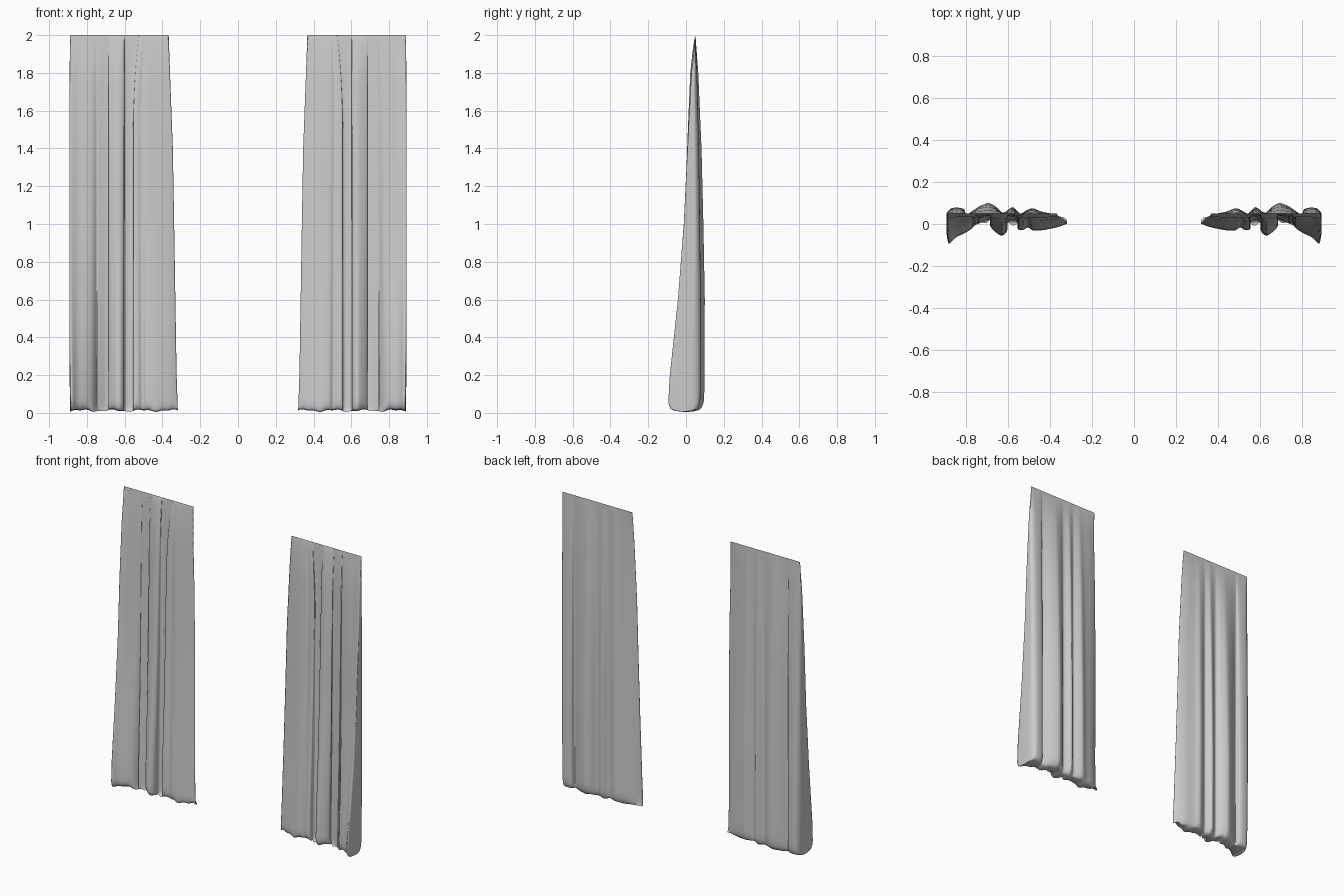
import bpy, math
from mathutils import Vector

if "Cube" in bpy.data.objects:
    bpy.data.objects.remove(bpy.data.objects["Cube"])

# Closed cross-section of the right curtain near the hem (x, y): front layer ...
FRONT_LAYER = [(.32, .0), (.36, -.015), (.43, -.03), (.48, -.032), (.505, -.018), (.53, -.03),
               (.553, -.025), (.556, .01), (.575, .02), (.60, .01), (.605, -.035), (.63, -.057),
               (.66, -.04), (.685, -.01), (.68, .02), (.70, .02), (.722, .01), (.745, .0),
               (.748, .015), (.77, -.02), (.805, -.045), (.85, -.068), (.882, -.097)]
# ... and the lining, outer edge back to inner edge
BACK_LAYER = [(.888, -.03), (.886, .04), (.87, .072), (.84, .078), (.81, .07), (.80, .045),
              (.78, .055), (.75, .076), (.72, .092), (.69, .099), (.655, .08), (.63, .055),
              (.61, .06), (.58, .08), (.56, .065), (.54, .05), (.51, .065), (.48, .075),
              (.44, .06), (.38, .045), (.33, .015), (.32, .0)]
PLANE = .05          # y of the straight top edge
STEPS = 5            # subdivisions per profile point
TOP, BOTTOM = 2.0, .012

# How far folds reach forward / back and where the inner edge sits, by height
FRONT = [(0, 1), (.2, .92), (.6, .63), (1, .42), (1.4, .29), (1.8, .15), (2, 0)]
BACK = [(0, .8), (.1, .95), (.6, 1), (1, .85), (1.4, .65), (1.8, .3), (2, 0)]
INNER = [(0, .318), (.2, .325), (1, .338), (1.4, .345), (1.8, .36), (2, .367)]


def lookup(table, z):
    for (a, p), (b, q) in zip(table, table[1:]):
        if z <= b:
            return p + (q - p) * max(0, z - a) / (b - a)
    return table[-1][1]


def smooth_profile(points):
    """Catmull-Rom curve through the profile points."""
    p = [Vector(q) for q in points]
    p = [2 * p[0] - p[1]] + p + [2 * p[-1] - p[-2]]
    out = []
    for i in range(1, len(p) - 2):
        a, b, c, d = p[i - 1:i + 3]
        for k in range(STEPS):
            t = k / STEPS
            out.append(.5 * (2 * b + (c - a) * t + (2 * a - 5 * b + 4 * c - d) * t * t
                             + (3 * b - a - 3 * c + d) * t ** 3))
    return out


profile = smooth_profile(FRONT_LAYER + BACK_LAYER)
n = len(profile)
heights = [BOTTOM, .013, .016, .025, .04, .06, .09, .13] + [.2 + .1 * i for i in range(17)]
heights += [1.85, 1.9, 1.94, 1.97, 1.985, TOP]

verts, faces = [], []
for r, z in enumerate(heights):
    front, back, inner = (lookup(t, z) for t in (FRONT, BACK, INNER))
    # hem rounds under and closes along a wavy seam on the floor
    tuck = (1, .5, .28, .14, .05)[r] if r < 5 else 0
    for p in profile:
        x = p.x + (inner - .32) * max(0, (.55 - p.x) / .23)
        if p.y < .03:
            x -= .04 * max(0, (z - 1.5) / .5) ** 2 * max(0, 1 - abs(p.x - .54) / .06)
        x += .01 * math.sin(math.pi * z / 2) * max(0, (p.x - .85) / .036)
        outer = min(1, max(0, (p.x - .74) / .1))   # outer fold flares only low down
        d = p.y - PLANE
        amp = back if d > 0 else front ** (.72 + .28 * outer)
        y = PLANE + d * amp
        wob = math.sin(40 * p.x) + .6 * math.sin(95 * p.x + 1)
        y += tuck * (.012 + .015 * wob - y)
        zz = z + max(0, 1 - z / .13) * .005 * wob
        verts.append((min(x, .893), y, max(.004, zz)))
    if r:
        a, b = (r - 1) * n, r * n
        for j in range(n):
            k = (j + 1) % n
            faces.append((a + j, a + k, b + k, b + j))

# Pair of curtains, left one mirrored
mesh = bpy.data.meshes.new("curtains")
mesh.from_pydata(verts, [], faces)
curtain = bpy.data.objects.new("curtains", mesh)
bpy.context.collection.objects.link(curtain)
mirror = curtain.modifiers.new("mirror", "MIRROR")
mirror.use_mirror_merge = False

bpy.context.view_layer.objects.active = curtain
curtain.select_set(True)
bpy.ops.object.shade_smooth()
